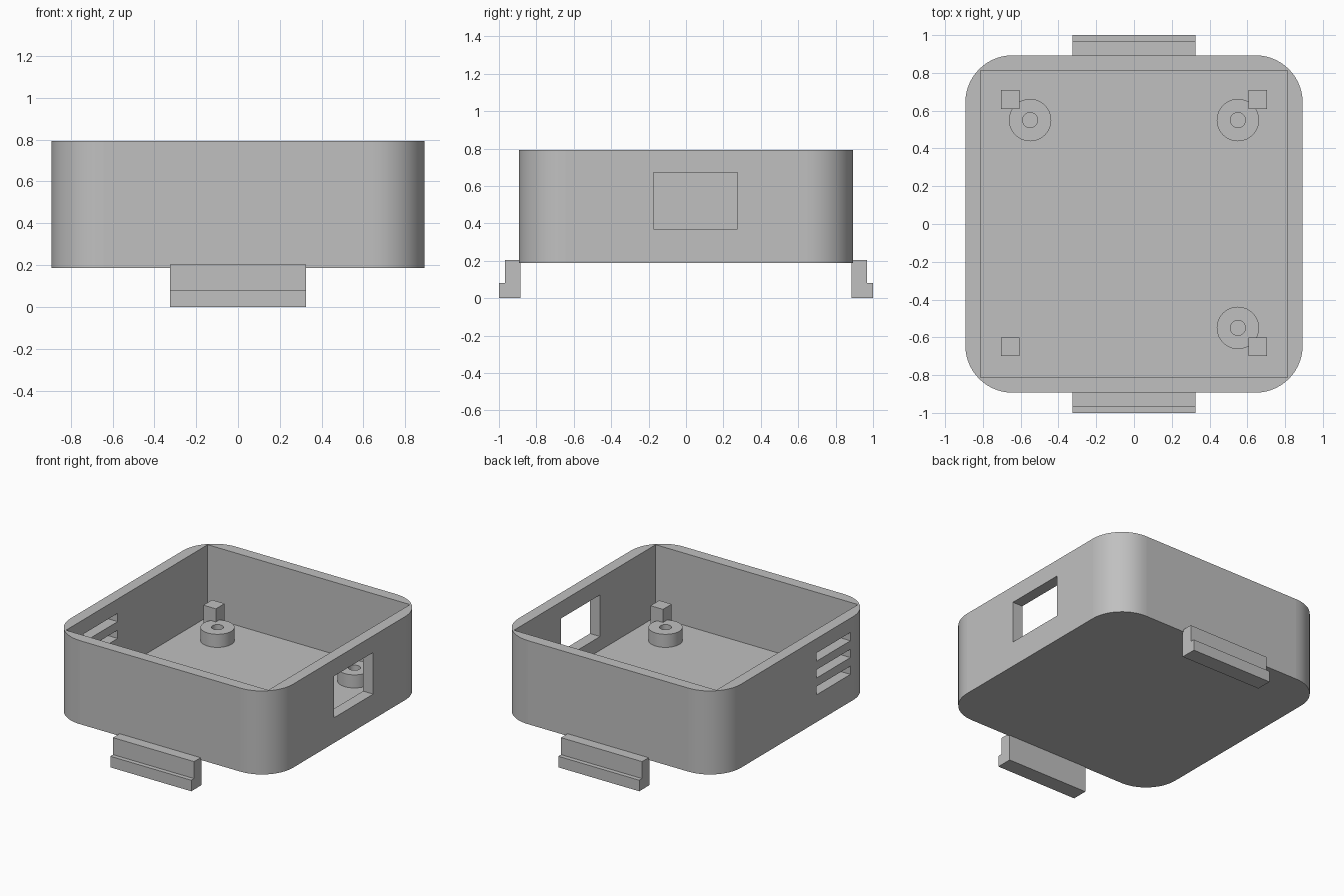
import bpy
import bmesh
from math import pi, cos, sin
from mathutils import Matrix

cube = bpy.data.objects.get("Cube")
if cube:
    bpy.data.objects.remove(cube, do_unlink=True)

grey = bpy.data.materials.new("plain grey")
grey.use_nodes = True
colour = (0.53, 0.53, 0.53, 1)
grey.diffuse_color = colour
grey.node_tree.nodes["Principled BSDF"].inputs["Base Color"].default_value = colour


def prism(name, outline, depth, place=Matrix()):
    """Extrude a closed 2D outline along local z and place it."""
    bm = bmesh.new()
    face = bm.faces.new([bm.verts.new((u, v, 0)) for u, v in outline])
    top = bmesh.ops.extrude_face_region(bm, geom=[face])["geom"]
    bmesh.ops.translate(bm, vec=(0, 0, depth),
                        verts=[v for v in top if isinstance(v, bmesh.types.BMVert)])
    bmesh.ops.recalc_face_normals(bm, faces=bm.faces)
    bm.transform(place)
    mesh = bpy.data.meshes.new(name)
    bm.to_mesh(mesh)
    bm.free()
    mesh.materials.append(grey)
    obj = bpy.data.objects.new(name, mesh)
    bpy.context.collection.objects.link(obj)
    return obj


def box(name, x, y, z):
    outline = [(x[0], y[0]), (x[1], y[0]), (x[1], y[1]), (x[0], y[1])]
    return prism(name, outline, z[1] - z[0], Matrix.Translation((0, 0, z[0])))


def circle(radius, count, cx=0, cy=0):
    return [(cx + radius * cos(2 * pi * i / count),
             cy + radius * sin(2 * pi * i / count)) for i in range(count)]


def rounded_square(half, radius, steps):
    c = half - radius
    points = []
    for k, (sx, sy) in enumerate([(1, 1), (-1, 1), (-1, -1), (1, -1)]):
        for i in range(steps + 1):
            a = (k + i / steps) * pi / 2
            points.append((sx * c + radius * cos(a), sy * c + radius * sin(a)))
    return points


def cut(obj, cutters):
    """Subtract the cutters, then remove them."""
    for cutter in cutters:
        mod = obj.modifiers.new("cut", 'BOOLEAN')
        mod.operation = 'DIFFERENCE'
        mod.solver = 'EXACT'
        mod.object = cutter
    bpy.context.view_layer.update()
    graph = bpy.context.evaluated_depsgraph_get()
    mesh = bpy.data.meshes.new_from_object(obj.evaluated_get(graph))
    obj.modifiers.clear()
    obj.data = mesh
    for cutter in cutters:
        bpy.data.objects.remove(cutter, do_unlink=True)


def smooth_curved(obj):
    """Smooth only the upright faces that belong to curves."""
    for p in obj.data.polygons:
        p.use_smooth = max(abs(c) for c in p.normal) < 0.9999


FLOOR = 0.27

# Tray with a square cavity, side window and three vent slots
tray = prism("tray", rounded_square(0.893, 0.25, 14), 0.606,
             Matrix.Translation((0, 0, 0.187)))
cutters = [box("cavity_cutter", (-0.812, 0.812), (-0.812, 0.812), (FLOOR, 1)),
           box("window_cutter", (0.7, 1), (-0.175, 0.275), (0.37, 0.672))]
for i in range(3):
    low = 0.385 + 0.122 * i
    cutters.append(box("slot_cutter", (-1, -0.7), (-0.61, -0.22), (low, low + 0.06)))
cut(tray, cutters)
smooth_curved(tray)

# Three hollow screw bosses
for name, x, y in [("back_left", 0.55, 0.55), ("back_right", -0.55, 0.55),
                   ("front_left", 0.55, -0.55)]:
    base = Matrix.Translation((x, y, FLOOR - 0.01))
    boss = prism("screw_boss_" + name, circle(0.112, 48), 0.105, base)
    hole = prism("hole_cutter", circle(0.04, 32), 0.3,
                 Matrix.Translation((x, y, FLOOR)))
    cut(boss, [hole])
    smooth_curved(boss)

# Four square support posts
for side, x in (("left", 0.655), ("right", -0.655)):
    for end, y in (("back", 0.66), ("front", -0.65)):
        box(f"post_{end}_{side}", (x - 0.05, x + 0.05), (y - 0.05, y + 0.05),
            (FLOOR - 0.01, 0.46))

# Stepped clips under the front and back edges
step = [(0.885, 0), (1, 0), (1, 0.08), (0.968, 0.08), (0.968, 0.203), (0.885, 0.203)]
upright = Matrix(((0, 0, 1, -0.325), (1, 0, 0, 0), (0, 1, 0, 0), (0, 0, 0, 1)))
for name, turn in (("back_clip", 0), ("front_clip", pi)):
    prism(name, step, 0.65, Matrix.Rotation(turn, 4, 'Z') @ upright)
